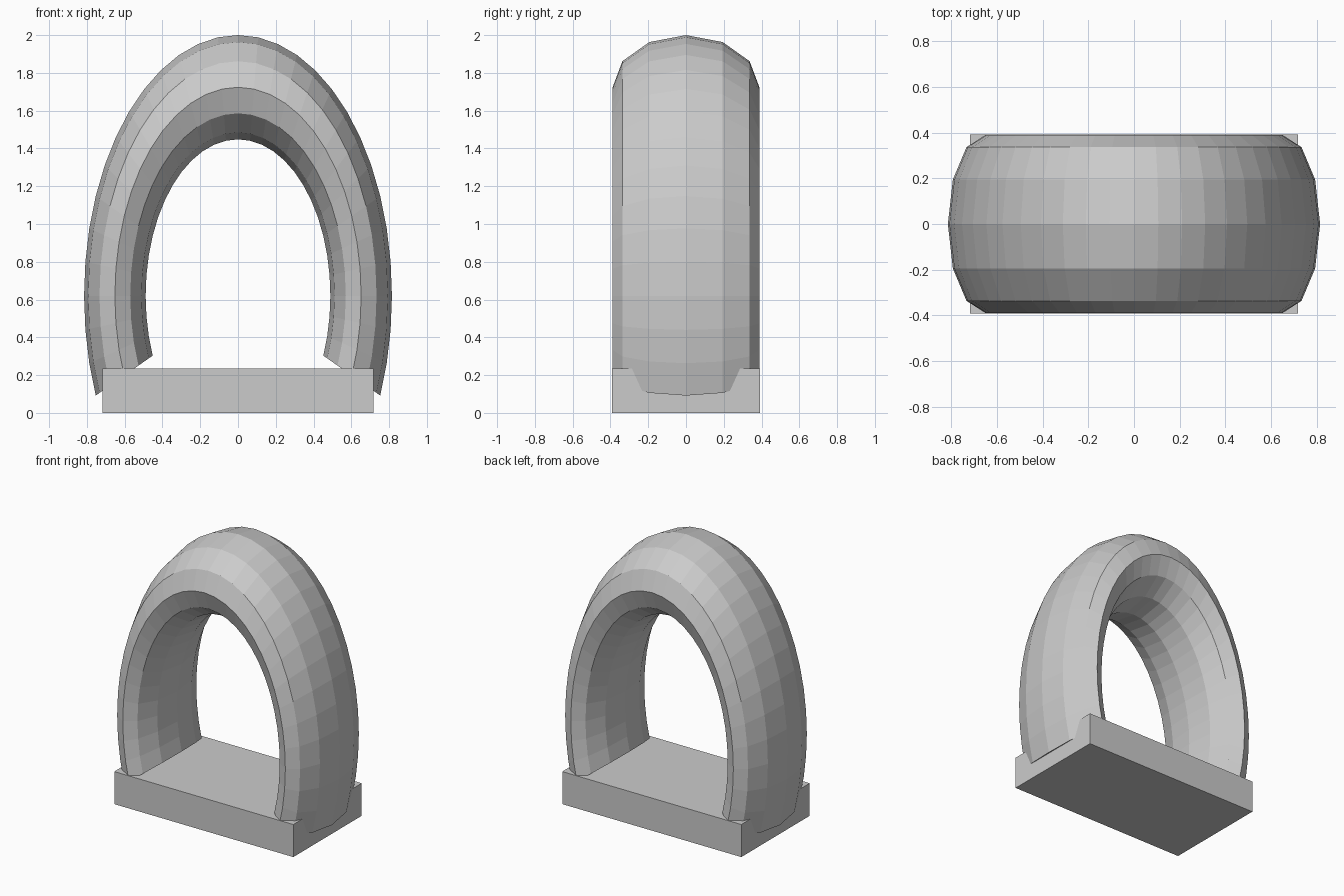
import bpy, bmesh
from math import sin, cos, radians, pi

if "Cube" in bpy.data.objects:
    bpy.data.objects.remove(bpy.data.objects["Cube"])

CZ = 0.62                      # height of the ellipse centre
SX, SY, SZ = 0.652, 1.555, 1.104  # stretch of a unit ring
MINOR, SIDES, STEPS = 0.25, 12, 30
START, END = -22.5, 202.5


def make_object(name, bm):
    bmesh.ops.recalc_face_normals(bm, faces=bm.faces)
    mesh = bpy.data.meshes.new(name)
    bm.to_mesh(mesh)
    bm.free()
    obj = bpy.data.objects.new(name, mesh)
    bpy.context.collection.objects.link(obj)
    return obj


# Arch: partial ring stretched into a tall ellipse, with closed ends
bm = bmesh.new()
rings = []
for i in range(STEPS + 1):
    a = radians(START + (END - START) * i / STEPS)
    ring = []
    for j in range(SIDES):
        t = 2 * pi * j / SIDES
        r = 1 + MINOR * cos(t)
        ring.append(bm.verts.new((SX * r * cos(a), SY * MINOR * sin(t), CZ + SZ * r * sin(a))))
    rings.append(ring)
for r0, r1 in zip(rings, rings[1:]):
    for j in range(SIDES):
        k = (j + 1) % SIDES
        bm.faces.new((r0[j], r0[k], r1[k], r1[j]))
bm.faces.new(rings[0])
bm.faces.new(rings[-1])
make_object("arch", bm)

# Base: flat rectangular block
bm = bmesh.new()
bmesh.ops.create_cube(bm, size=1)
for v in bm.verts:
    v.co = (v.co.x * 1.436, v.co.y * 0.784, (v.co.z + 0.5) * 0.236)
make_object("base", bm)
